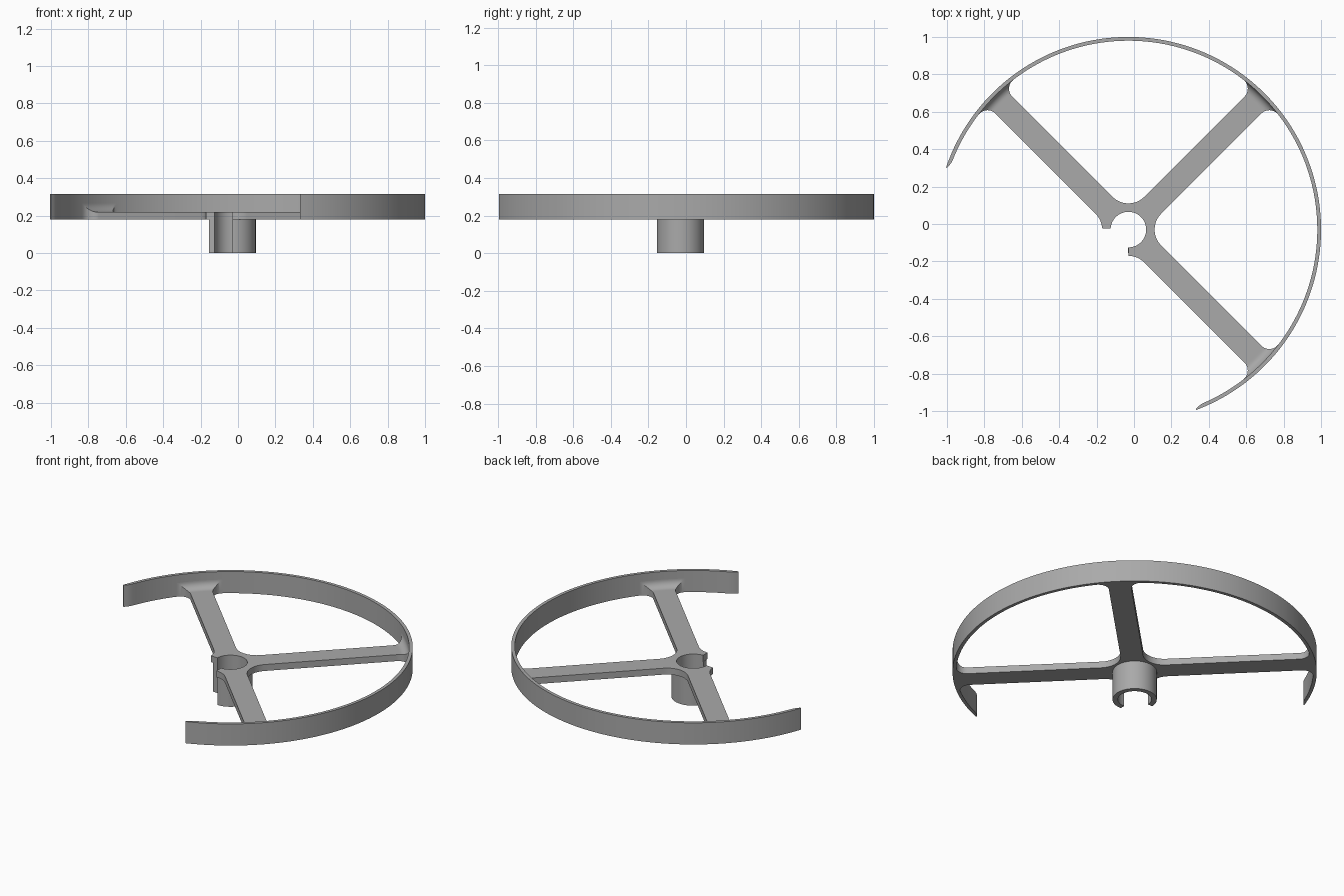
import bpy, bmesh
from math import radians, sin, cos, asin, acos, hypot, sqrt, pi

cube = bpy.data.objects.get("Cube")
if cube:
    bpy.data.objects.remove(cube, do_unlink=True)

CX = CY = -0.03                       # wheel axis
R_OUT, R_IN = 1.03, 1.01              # rim radii
BORE, HUB_R = 0.095, 0.125            # hub radii
Z_LOW, Z_SPOKE, Z_TOP = 0.18, 0.22, 0.315
HALF_W = 0.064                        # half width of a spoke
HUB_FILLET, RIM_FILLET, RAMP = 0.12, 0.06, 0.045
RIM_ENDS = radians(-69.4), radians(161.2)
HUB_ENDS = radians(-91), radians(177)

grey = bpy.data.materials.new("plain grey")
grey.use_nodes = True
colour = (0.4, 0.4, 0.4, 1)
grey.diffuse_color = colour
grey.node_tree.nodes["Principled BSDF"].inputs["Base Color"].default_value = colour


def slab(name, grid, z_bottom):
    """Solid whose top is a grid of polar points (radius, angle, z)."""
    bm = bmesh.new()
    make = lambda r, a, z: bm.verts.new((CX + r * cos(a), CY + r * sin(a), z))
    top = [[make(*p) for p in row] for row in grid]
    low = [[make(r, a, z_bottom) for r, a, z in row] for row in grid]
    n, m = len(grid), len(grid[0])
    for i in range(n - 1):
        for j in range(m - 1):
            for g in (top, low):
                bm.faces.new((g[i][j], g[i + 1][j], g[i + 1][j + 1], g[i][j + 1]))
        for j in (0, m - 1):
            bm.faces.new((top[i][j], top[i + 1][j], low[i + 1][j], low[i][j]))
    for i in (0, n - 1):
        for j in range(m - 1):
            bm.faces.new((top[i][j], top[i][j + 1], low[i][j + 1], low[i][j]))
    bmesh.ops.recalc_face_normals(bm, faces=bm.faces)
    mesh = bpy.data.meshes.new(name)
    bm.to_mesh(mesh)
    bm.free()
    mesh.materials.append(grey)
    obj = bpy.data.objects.new(name, mesh)
    bpy.context.collection.objects.link(obj)
    bpy.ops.object.select_all(action='DESELECT')
    obj.select_set(True)
    bpy.context.view_layer.objects.active = obj
    bpy.ops.object.shade_smooth_by_angle(angle=radians(30))


def spread(a, b, n):
    return [a + (b - a) * i / n for i in range(n + 1)]


def arc_delta(rho, dist, r):
    """Angle at which a circle of given centre distance meets radius rho."""
    return acos(max(-1, min(1, (rho * rho + dist * dist - r * r) / (2 * rho * dist))))


# Fillet circle centres
hub_c = (HUB_FILLET + HALF_W) * sqrt(2)
hub_tan = hypot(HALF_W, hub_c / sqrt(2))
rim_c = R_IN - RIM_FILLET
rim_u = sqrt(rim_c ** 2 - (HALF_W + RIM_FILLET) ** 2)
rim_phi = asin((HALF_W + RIM_FILLET) / rim_c)
rim_tan = hypot(rim_u, HALF_W)
web_r = hub_c - HUB_FILLET


def half_angle(rho):
    if rho <= web_r:
        return pi / 4
    if rho < hub_tan:
        return pi / 4 - arc_delta(rho, hub_c, HUB_FILLET)
    if rho < rim_tan:
        return asin(HALF_W / rho)
    return rim_phi - arc_delta(min(rho, R_IN), rim_c, RIM_FILLET)


def spoke_top(rho):
    into = max(0, min(RAMP, rho - (R_IN - RAMP)))
    return Z_SPOKE + RAMP - sqrt(RAMP ** 2 - into ** 2)


# Spokes with hub web, filleted at both ends
radii = [BORE] + [web_r + (hub_tan - web_r) * t * t for t in spread(0, 1, 10)]
radii += [rim_tan + (R_IN - rim_tan) * (1 - (1 - t) ** 2) for t in spread(0, 1, 14)]
radii += [R_IN + 0.008]
for name, mid in (("front_spoke", -45), ("left_spoke", 45), ("right_spoke", 135)):
    mid = radians(mid)
    grid = []
    for rho in radii:
        h = half_angle(rho)
        angles = spread(max(mid - h, HUB_ENDS[0]), min(mid + h, HUB_ENDS[1]), 16)
        grid.append([(rho, a, spoke_top(rho)) for a in angles])
    slab(name, grid, Z_LOW)

# Open hub sleeve
slab("hub", [[(r, a, Z_LOW) for a in spread(*HUB_ENDS, 64)] for r in (BORE, HUB_R)], 0)

# Open rim, thinned at both ends
taper = radians(3)
rim = [[], []]
for a in spread(*RIM_ENDS, 230):
    t = max(0, 1 - min(a - RIM_ENDS[0], RIM_ENDS[1] - a) / taper)
    rim[0].append((R_IN + 0.014 * t * t, a, Z_TOP))
    rim[1].append((R_OUT, a, Z_TOP))
slab("rim", rim, Z_LOW)
